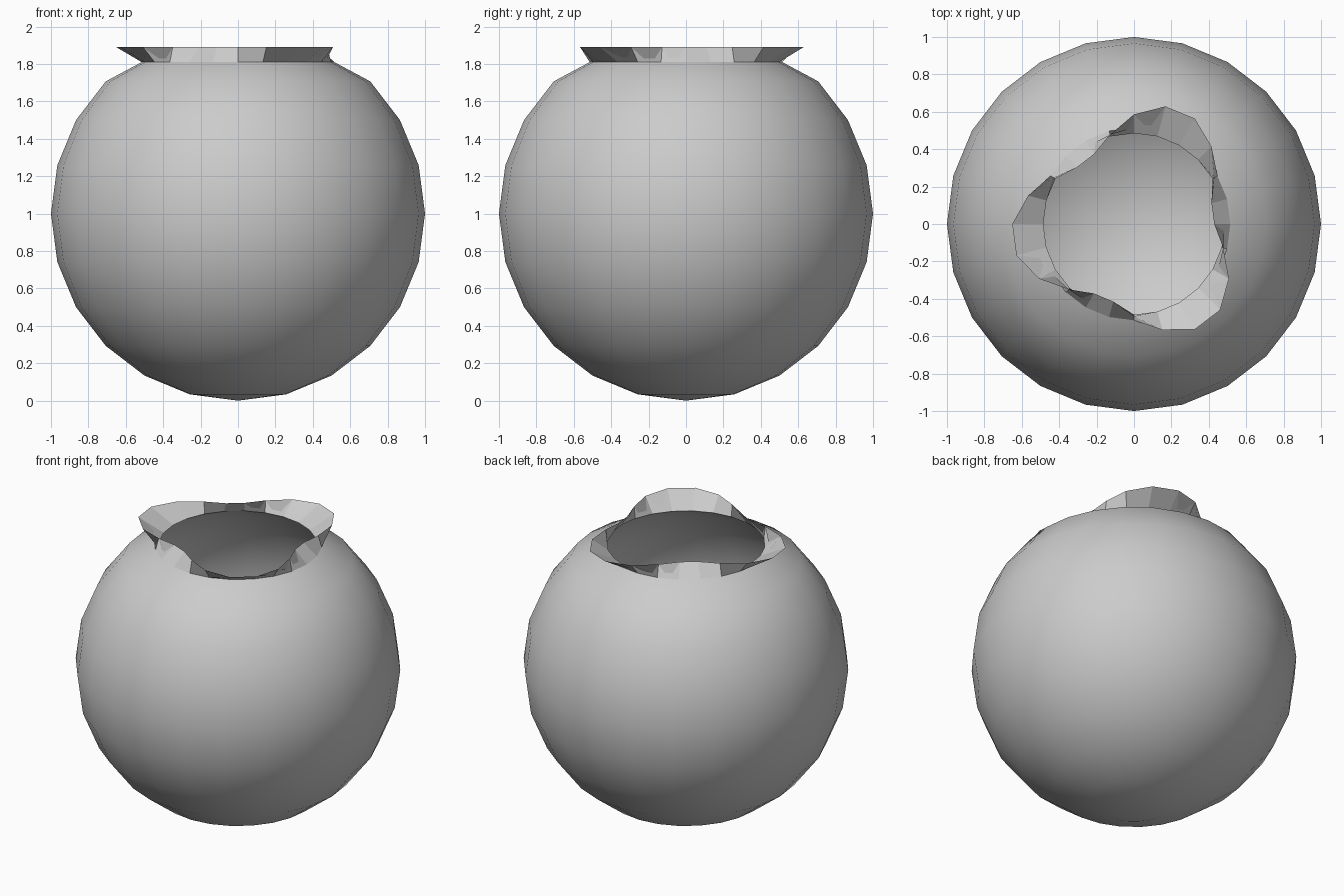
import bpy, bmesh
from math import sin, cos, pi, radians

if "Cube" in bpy.data.objects:
    bpy.data.objects.remove(bpy.data.objects["Cube"])

SEG = 24
STEP = 2 * pi / SEG


def ring(bm, radius, z):
    """Ring of vertices; radius is a function of the angle."""
    return [bm.verts.new((radius(i * STEP) * cos(i * STEP),
                          radius(i * STEP) * sin(i * STEP), z)) for i in range(SEG)]


def bridge(bm, a, b, smooth):
    for i in range(SEG):
        j = (i + 1) % SEG
        bm.faces.new((a[i], a[j], b[j], b[i])).smooth = smooth


def cap(bm, z, r):
    pole = bm.verts.new((0, 0, z))
    for i in range(SEG):
        bm.faces.new((pole, r[(i + 1) % SEG], r[i])).smooth = True


def shell(bm, radius, neck):
    """Rounded bowl wall from the base up to the neck ring."""
    rings = [ring(bm, lambda a, t=t: radius * sin(t), 1 - radius * cos(t))
             for t in (radians(15 * k) for k in range(1, 10))]
    rings.append(ring(bm, lambda a: neck, 1.81))
    for a, b in zip(rings, rings[1:]):
        bridge(bm, a, b, True)
    cap(bm, 1 - radius, rings[0])
    return rings[-1]


def finish(bm, name):
    bmesh.ops.recalc_face_normals(bm, faces=bm.faces)
    mesh = bpy.data.meshes.new(name)
    bm.to_mesh(mesh)
    bm.free()
    bpy.context.collection.objects.link(bpy.data.objects.new(name, mesh))


# hollow round bowl with a thin wall
bm = bmesh.new()
outer = shell(bm, 1.0, 0.515)
inner = shell(bm, 0.968, 0.485)
bridge(bm, outer, inner, False)
finish(bm, "bowl")

# three-lobed flared rim, faceted
bm = bmesh.new()
low_out = ring(bm, lambda a: 0.515, 1.81)
lip = ring(bm, lambda a: 0.54 + 0.12 * cos(3 * (a - radians(67.5))), 1.89)
low_in = ring(bm, lambda a: 0.485, 1.81)
bridge(bm, low_out, lip, False)
bridge(bm, lip, low_in, False)
bridge(bm, low_in, low_out, False)
finish(bm, "wavy_rim")
